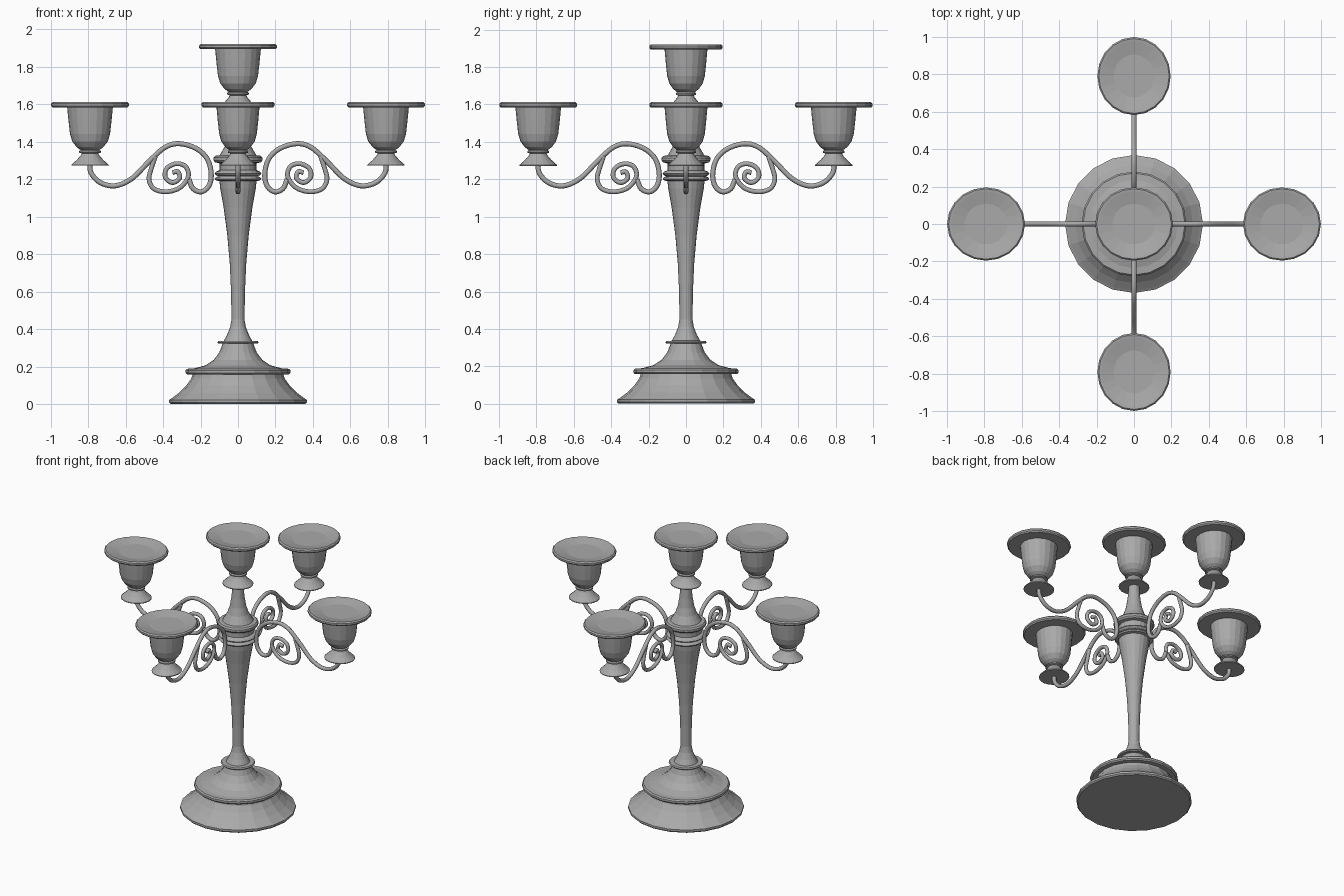
import bpy, bmesh, math
from mathutils import Matrix, Vector

cube = bpy.data.objects.get("Cube")
if cube:
    bpy.data.objects.remove(cube, do_unlink=True)

SIDES = 20
metal = bpy.data.materials.new("grey_metal")
metal.use_nodes = True
metal.diffuse_color = (0.4, 0.4, 0.4, 1)
metal.node_tree.nodes["Principled BSDF"].inputs["Base Color"].default_value = (0.4, 0.4, 0.4, 1)


def make_object(name, bm):
    bmesh.ops.recalc_face_normals(bm, faces=bm.faces[:])
    mesh = bpy.data.meshes.new(name)
    bm.to_mesh(mesh)
    bm.free()
    mesh.materials.append(metal)
    obj = bpy.data.objects.new(name, mesh)
    bpy.context.collection.objects.link(obj)
    return obj


def lathe(name, profile, matrix=Matrix()):
    """Turn a list of (radius, height) points, capping both ends."""
    bm = bmesh.new()
    rings = []
    for r, z in profile:
        rings.append([bm.verts.new((r * math.cos(a), r * math.sin(a), z))
                      for a in (2 * math.pi * i / SIDES for i in range(SIDES))])
    for low, high in zip(rings, rings[1:]):
        for i in range(SIDES):
            j = (i + 1) % SIDES
            bm.faces.new((low[i], low[j], high[j], high[i]))
    bm.faces.new(rings[0][::-1])
    bm.faces.new(rings[-1])
    bm.transform(matrix)
    return make_object(name, bm)


def smooth_path(points, steps=5):
    """Catmull-Rom interpolation through (x, z) points."""
    pts = [Vector((x, 0, z)) for x, z in points]
    pts = [2 * pts[0] - pts[1]] + pts + [2 * pts[-1] - pts[-2]]
    path = []
    for a, b, c, d in zip(pts, pts[1:], pts[2:], pts[3:]):
        for s in range(steps):
            t = s / steps
            path.append(0.5 * (2 * b + (c - a) * t + (2 * a - 5 * b + 4 * c - d) * t ** 2
                               + (3 * b - a - 3 * c + d) * t ** 3))
    return path + [pts[-2]]


def tube(name, points, radius, matrix, sides=8):
    """Sweep a round section along a path lying in the xz plane."""
    path = smooth_path(points)
    bm = bmesh.new()
    rings = []
    for i, p in enumerate(path):
        t = (path[min(i + 1, len(path) - 1)] - path[max(i - 1, 0)]).normalized()
        n = Vector((-t.z, 0, t.x))
        rings.append([bm.verts.new(p + radius * (n * math.cos(a) + Vector((0, math.sin(a), 0))))
                      for a in (2 * math.pi * k / sides for k in range(sides))])
    for low, high in zip(rings, rings[1:]):
        for i in range(sides):
            j = (i + 1) % sides
            bm.faces.new((low[i], low[j], high[j], high[i]))
    bm.faces.new(rings[0])
    bm.faces.new(rings[-1])
    bm.transform(matrix)
    obj = make_object(name, bm)
    obj.data.shade_smooth()
    return obj


# Stepped base
lathe("base", [(0.36, 0), (0.368, 0.008), (0.368, 0.022), (0.355, 0.03), (0.315, 0.06),
               (0.275, 0.1), (0.25, 0.135), (0.242, 0.158), (0.272, 0.158), (0.28, 0.166),
               (0.28, 0.18), (0.272, 0.188), (0.235, 0.19), (0.175, 0.206), (0.13, 0.235),
               (0.1, 0.275), (0.082, 0.322), (0.105, 0.322), (0.11, 0.328), (0.105, 0.336),
               (0.07, 0.337)])

# Tapered shaft
lathe("shaft", [(0.076, 0.336), (0.058, 0.37), (0.042, 0.41), (0.035, 0.45), (0.037, 0.6),
                (0.044, 0.75), (0.057, 0.9), (0.077, 1.05), (0.095, 1.15), (0.1, 1.2)])

# Ringed collar that holds the arms
lathe("collar", [(0.1, 1.19), (0.118, 1.194), (0.125, 1.202), (0.118, 1.211), (0.105, 1.216),
                 (0.118, 1.222), (0.125, 1.23), (0.118, 1.24), (0.1, 1.248), (0.1, 1.285),
                 (0.122, 1.29), (0.13, 1.3), (0.13, 1.315), (0.122, 1.325), (0.1, 1.328)])

# Bell-shaped upper stem
lathe("upper_stem", [(0.1, 1.325), (0.088, 1.345), (0.068, 1.38), (0.052, 1.43),
                     (0.042, 1.49), (0.036, 1.55), (0.036, 1.6)])

# Candle cup: foot, neck, body, wide dished rim
CUP = [(0.1, 0), (0.1, 0.005), (0.07, 0.032), (0.05, 0.055), (0.044, 0.066), (0.058, 0.07),
       (0.058, 0.078), (0.05, 0.084), (0.072, 0.1), (0.095, 0.13), (0.107, 0.17),
       (0.115, 0.24), (0.122, 0.312), (0.2, 0.312), (0.208, 0.32), (0.208, 0.332),
       (0.2, 0.34), (0.185, 0.338), (0.115, 0.324)]
OVAL = Matrix.Diagonal((1, 0.94, 1, 1))
lathe("centre_cup", CUP, Matrix.Translation((0, 0, 1.582)) @ OVAL)

# Main S-shaped arm, ending in a hook beside the collar
ARM = [(0.79, 1.29), (0.785, 1.235), (0.735, 1.182), (0.655, 1.165), (0.565, 1.205),
       (0.47, 1.3), (0.39, 1.37), (0.315, 1.39), (0.225, 1.365), (0.165, 1.31),
       (0.143, 1.23), (0.155, 1.165), (0.195, 1.133), (0.24, 1.15), (0.262, 1.2)]
# Inner spiral scroll
SCROLL = [(0.44, 1.325), (0.462, 1.26), (0.475, 1.2), (0.45, 1.15), (0.385, 1.133),
          (0.31, 1.155), (0.265, 1.215), (0.28, 1.268), (0.33, 1.283), (0.38, 1.258),
          (0.388, 1.21), (0.35, 1.182), (0.312, 1.205), (0.322, 1.24), (0.35, 1.235)]

for k, side in enumerate(("left", "back", "right", "front")):
    turn = Matrix.Rotation(k * math.pi / 2, 4, "Z")
    tube(side + "_arm", ARM, 0.0135, turn)
    tube(side + "_scroll", SCROLL, 0.0125, turn)
    lathe(side + "_cup", CUP, turn @ Matrix.Translation((0.79, 0, 1.272)) @ OVAL)
